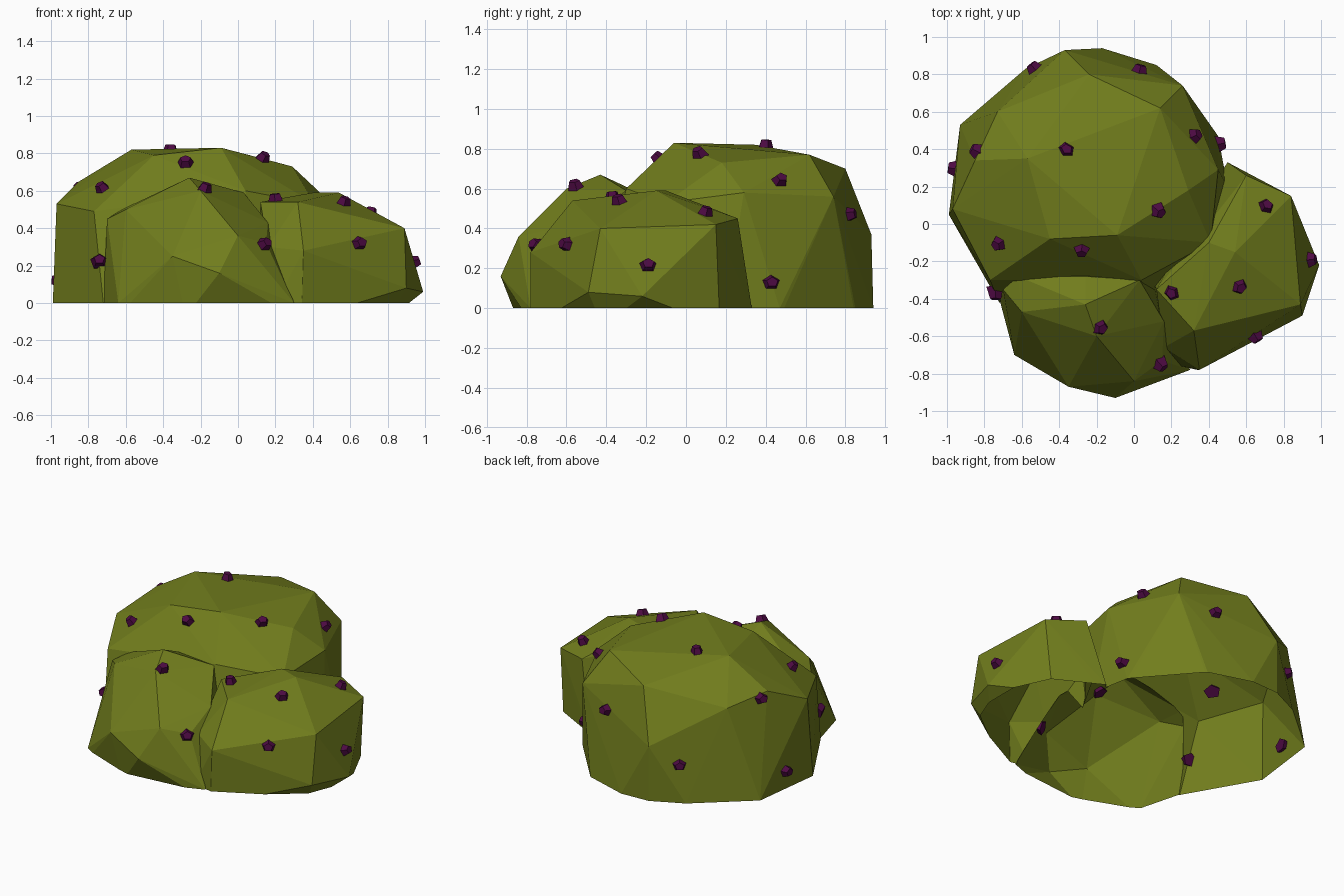
import bpy
import bmesh
from mathutils import Vector
from mathutils.bvhtree import BVHTree

if "Cube" in bpy.data.objects:
    bpy.data.objects.remove(bpy.data.objects["Cube"], do_unlink=True)


def make_material(name, colour):
    material = bpy.data.materials.new(name)
    material.use_nodes = True
    material.diffuse_color = (*colour, 1)
    shader = material.node_tree.nodes["Principled BSDF"]
    shader.inputs["Base Color"].default_value = (*colour, 1)
    shader.inputs["Roughness"].default_value = 0.9
    return material


def add_object(name, bm, material):
    mesh = bpy.data.meshes.new(name)
    bm.to_mesh(mesh)
    bm.free()
    mesh.materials.append(material)
    obj = bpy.data.objects.new(name, mesh)
    bpy.context.collection.objects.link(obj)
    return obj


def make_lobe(name, base, corners, material, depth):
    """Faceted closed lobe: ground outline run below the floor, plus crown corners."""
    bm = bmesh.new()
    for x, y in base:
        bm.verts.new((x, y, 0))
        bm.verts.new((x, y, -depth))
    for corner in corners:
        bm.verts.new(corner)
    hull = bmesh.ops.convex_hull(bm, input=bm.verts[:])
    spare = set(hull["geom_interior"] + hull["geom_unused"])
    loose = [v for v in spare if isinstance(v, bmesh.types.BMVert)]
    bmesh.ops.delete(bm, geom=loose, context="VERTS")
    bmesh.ops.recalc_face_normals(bm, faces=bm.faces[:])
    return add_object(name, bm, material)


leaf_green = make_material("olive_leaf", (0.165, 0.205, 0.012))
berry_purple = make_material("dark_purple_berry", (0.075, 0.003, 0.056))

# Large rear lobe
rear_base = [(-.99, .05), (-.93, .53), (-.58, .83), (-.37, .93), (-.17, .94), (.12, .85),
             (.45, .47), (.5, .2), (.44, -.12), (.1, -.45), (-.72, -.42)]
rear_corners = [(-.97, .08, .53), (-.37, .93, .37), (.26, .74, .56), (.45, .29, .58),
                (.41, -.1, .53), (-.77, -.3, .49), (-.85, .34, .65), (-.73, .6, .6),
                (.04, -.3, .6), (-.45, -.08, .79), (-.09, -.06, .83), (-.57, .35, .82),
                (-.24, .8, .7), (.14, .62, .77), (.29, .18, .73)]

# Low front lobe
front_base = [(-.64, -.7), (-.28, -.84), (.3, -.78), (.1, -.2), (-.72, -.4)]
front_corners = [(-.35, -.87, .25), (-.1, -.93, .16), (0, -.84, .36), (.15, -.73, .32),
                 (.16, -.52, .43), (.03, -.3, .59), (-.26, -.43, .67), (-.26, -.28, .6),
                 (-.62, -.28, .5), (-.7, -.35, .45), (-.6, -.47, .5), (-.2, -.6, .6)]

# Side lobe
side_base = [(.8, -.42), (.34, -.78), (.2, -.75), (.78, -.15), (.8, .17), (.5, .33), (.1, -.3)]
side_corners = [(.32, -.57, .54), (.54, -.15, .59), (.6, .26, .45), (.84, .15, .42),
                (.89, -.43, .4), (.99, -.22, .06), (.9, -.49, .08), (.35, -.78, .28),
                (.16, -.66, .3), (.4, -.1, .59), (.12, -.35, .54)]

rear = make_lobe("rear_lobe", rear_base, rear_corners, leaf_green, .05)
front = make_lobe("front_lobe", front_base, front_corners, leaf_green, .07)
side = make_lobe("side_lobe", side_base, side_corners, leaf_green, .09)

# Merge the lobes into one foliage shell
for part in (front, side):
    union = rear.modifiers.new("union_" + part.name, "BOOLEAN")
    union.operation = "UNION"
    union.solver = "EXACT"
    union.object = part
graph = bpy.context.evaluated_depsgraph_get()
shell = bmesh.new()
shell.from_mesh(rear.evaluated_get(graph).to_mesh())
for part in (rear, front, side):
    bpy.data.objects.remove(part, do_unlink=True)

# Trim at the floor, leaving the underside open
bmesh.ops.bisect_plane(shell, geom=shell.verts[:] + shell.edges[:] + shell.faces[:],
                       plane_co=(0, 0, 0), plane_no=(0, 0, 1), clear_inner=True)
for face in shell.faces:
    face.smooth = False
    face.material_index = 0
tree = BVHTree.FromBMesh(shell)
add_object("foliage", shell, leaf_green)

# Berries seated on the nearest leaf facet
berry_spots = [(-.99, .3, .12), (-.86, .4, .62), (-.54, .84, .25), (.03, .82, .47),
               (-.36, .4, .83), (.3, .46, .62), (.13, .07, .77), (-.73, -.11, .62),
               (-.28, -.14, .75), (-.74, -.38, .23), (-.17, -.56, .63), (.15, -.76, .32),
               (.2, -.37, .57), (.57, -.34, .55), (.65, -.6, .32), (.71, .1, .49),
               (.95, -.19, .22), (.47, .43, .13)]
for number, spot in enumerate(berry_spots, 1):
    point, normal, _, _ = tree.find_nearest(Vector(spot))
    bm = bmesh.new()
    bmesh.ops.create_cone(bm, cap_ends=True, segments=5, radius1=.054, radius2=.03, depth=.064)
    berry = add_object(f"berry_{number}", bm, berry_purple)
    berry.location = point + normal * .006
    berry.rotation_mode = "QUATERNION"
    berry.rotation_quaternion = normal.to_track_quat("Z", "Y")
    berry.scale = (1, .85, 1)
